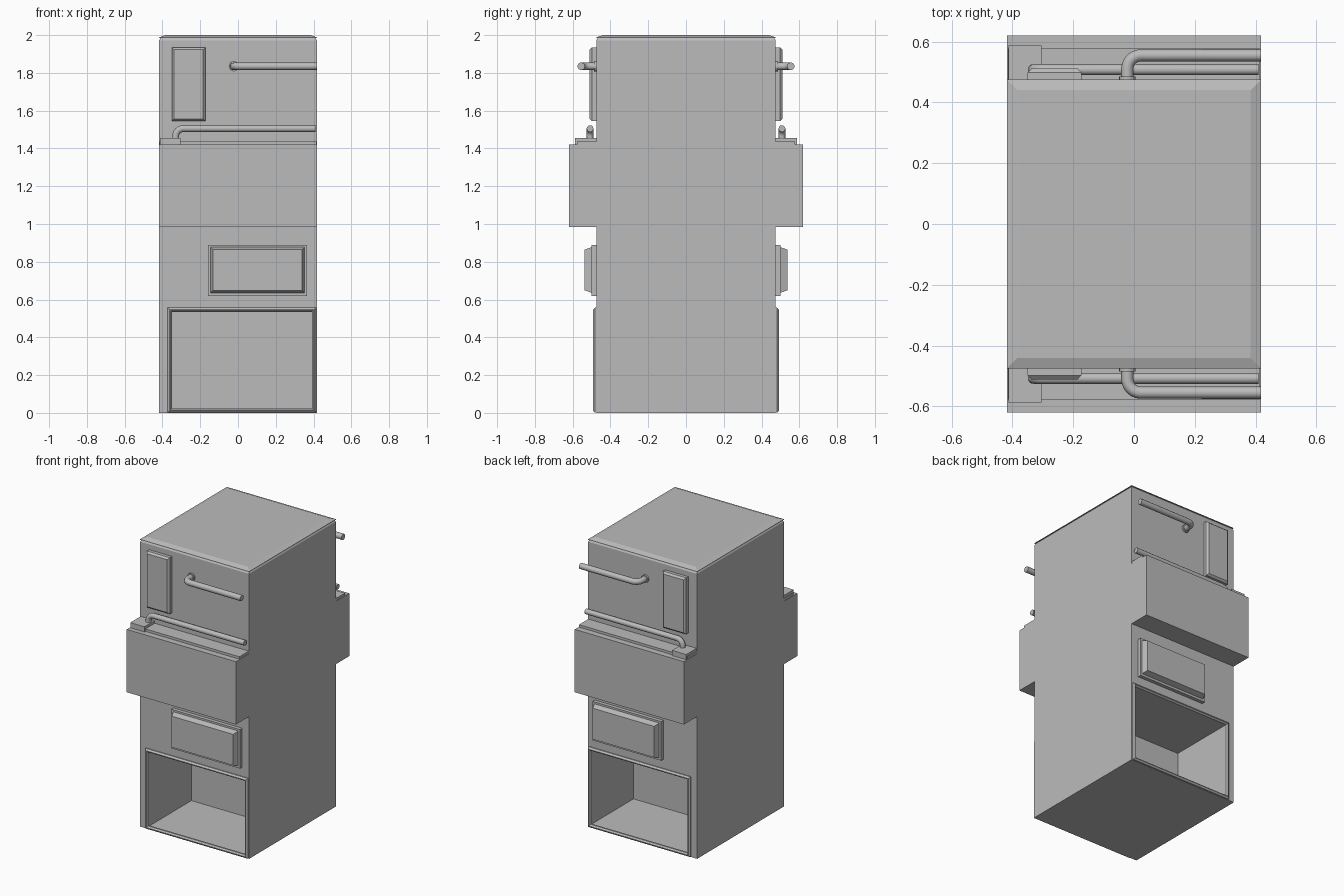
import bpy, bmesh, math
from mathutils import Vector

if "Cube" in bpy.data.objects:
    bpy.data.objects.remove(bpy.data.objects["Cube"], do_unlink=True)

grey = bpy.data.materials.new("plain_grey")
grey.use_nodes = True
grey.diffuse_color = (0.5, 0.5, 0.5, 1)
grey.node_tree.nodes["Principled BSDF"].inputs["Base Color"].default_value = (0.5, 0.5, 0.5, 1)

WX, WY = 0.418, 0.475          # half width and half depth of the cabinet


def finish(name, bm):
    bmesh.ops.recalc_face_normals(bm, faces=bm.faces)
    mesh = bpy.data.meshes.new(name)
    bm.to_mesh(mesh)
    bm.free()
    mesh.materials.append(grey)
    obj = bpy.data.objects.new(name, mesh)
    bpy.context.collection.objects.link(obj)
    return obj


def loft(bm, rings, closed=False):
    """Bridge rings of four points; cap both ends unless the loft is closed."""
    loops = [[bm.verts.new(p) for p in ring] for ring in rings]
    pairs = list(zip(loops, loops[1:]))
    if closed:
        pairs.append((loops[-1], loops[0]))
    else:
        bm.faces.new(loops[0])
        bm.faces.new(loops[-1])
    for a, b in pairs:
        for i in range(4):
            j = (i + 1) % 4
            bm.faces.new((a[i], a[j], b[j], b[i]))


def panel(name, side, x0, x1, z0, z1, layers, closed=False):
    """Stack of rectangles on the front or back: layers are (depth, inset)."""
    bm = bmesh.new()
    rings = []
    for y, d in layers:
        rings.append([(x0 + d, side * y, z0 + d), (x1 - d, side * y, z0 + d),
                      (x1 - d, side * y, z1 - d), (x0 + d, side * y, z1 - d)])
    loft(bm, rings, closed)
    return finish(name, bm)


def flat_ring(z, d):
    x, y = WX - d, WY - d
    return [(-x, -y, z), (x, -y, z), (x, y, z), (-x, y, z)]


def pipe(name, start, corner, end, bend, radius):
    """Round pipe with one quarter bend at the corner."""
    s, c, e = Vector(start), Vector(corner), Vector(end)
    u, v = (s - c).normalized(), (e - c).normalized()
    pts = [s]
    for i in range(7):
        t = math.pi / 2 * i / 6
        pts.append(c + u * bend * (1 - math.sin(t)) + v * bend * (1 - math.cos(t)))
    pts.append(e)
    curve = bpy.data.curves.new(name, "CURVE")
    curve.dimensions = "3D"
    curve.bevel_depth = radius
    curve.bevel_resolution = 4
    curve.use_fill_caps = True
    spline = curve.splines.new("POLY")
    spline.points.add(len(pts) - 1)
    for p, co in zip(spline.points, pts):
        p.co = (*co, 1)
    curve.materials.append(grey)
    obj = bpy.data.objects.new(name, curve)
    bpy.context.collection.objects.link(obj)
    bpy.ops.object.select_all(action="DESELECT")
    obj.select_set(True)
    bpy.context.view_layer.objects.active = obj
    bpy.ops.object.convert(target="MESH")
    bpy.ops.object.shade_smooth_by_angle(angle=math.radians(40))


# Cabinet with a deep bay sunk into the front and the back
X0, X1, Z0, Z1 = -0.35, 0.395, 0.02, 0.535
bm = bmesh.new()
loft(bm, [flat_ring(0, 0), flat_ring(1.972, 0), flat_ring(1.985, 0.008)])
for co, no in (((X0, 0, 0), (1, 0, 0)), ((X1, 0, 0), (1, 0, 0)),
               ((0, 0, Z0), (0, 0, 1)), ((0, 0, Z1), (0, 0, 1))):
    bmesh.ops.bisect_plane(bm, geom=bm.verts[:] + bm.edges[:] + bm.faces[:],
                           plane_co=co, plane_no=no)
bmesh.ops.recalc_face_normals(bm, faces=bm.faces)
bays = []
for f in bm.faces:
    c = f.calc_center_median()
    if abs(f.normal.y) > 0.99 and X0 < c.x < X1 and Z0 < c.z < Z1:
        bays.append(f)
for f in bmesh.ops.extrude_discrete_faces(bm, faces=bays)["faces"]:
    for v in f.verts:
        v.co.y = math.copysign(0.01, v.co.y)
finish("cabinet", bm)

# Chamfered lid
bm = bmesh.new()
loft(bm, [flat_ring(1.985, 0), flat_ring(1.988, 0), flat_ring(2.0, 0.034)])
finish("lid", bm)

for side, face in ((-1, "front"), (1, "back")):
    # Rim around the bay
    panel(face + "_bay_rim", side, -0.372, 0.413, 0.002, 0.557,
          [(WY - 0.005, 0), (0.482, 0), (0.492, 0.01), (0.492, 0.014),
           (0.482, 0.022), (WY - 0.005, 0.022)], closed=True)
    # Raised hatch on its backing plate
    panel(face + "_hatch_plate", side, -0.16, 0.365, 0.62, 0.89,
          [(WY, 0), (0.5, 0)])
    panel(face + "_hatch", side, -0.145, 0.352, 0.636, 0.877,
          [(0.5, 0), (0.537, 0.013)])
    # Large projecting box with ledge and pipe base on top
    panel(face + "_box", side, -WX, WX, 0.985, 1.42, [(WY, 0), (0.62, 0)])
    panel(face + "_ledge", side, -0.415, 0.415, 1.42, 1.437,
          [(WY, 0), (0.577, 0)])
    panel(face + "_pipe_base", side, -0.413, -0.305, 1.42, 1.456,
          [(WY, 0), (0.588, 0)])
    # Tall narrow panel
    panel(face + "_tall_panel", side, -0.35, -0.173, 1.545, 1.935,
          [(WY, 0), (0.498, 0), (0.511, 0.012)])
    # Pipes
    pipe(face + "_lower_pipe", (-0.33, side * 0.508, 1.45), (-0.33, side * 0.508, 1.505),
         (0.41, side * 0.508, 1.505), 0.04, 0.018)
    pipe(face + "_upper_pipe", (-0.022, side * 0.47, 1.835), (-0.022, side * 0.555, 1.835),
         (0.418, side * 0.555, 1.835), 0.045, 0.02)
    # Collar where the upper pipe meets the wall
    bm = bmesh.new()
    bmesh.ops.create_cone(bm, cap_ends=True, segments=16, radius1=0.027,
                          radius2=0.027, depth=0.012)
    collar = finish(face + "_pipe_collar", bm)
    collar.rotation_euler.x = math.pi / 2
    collar.location = (-0.022, side * 0.48, 1.835)
